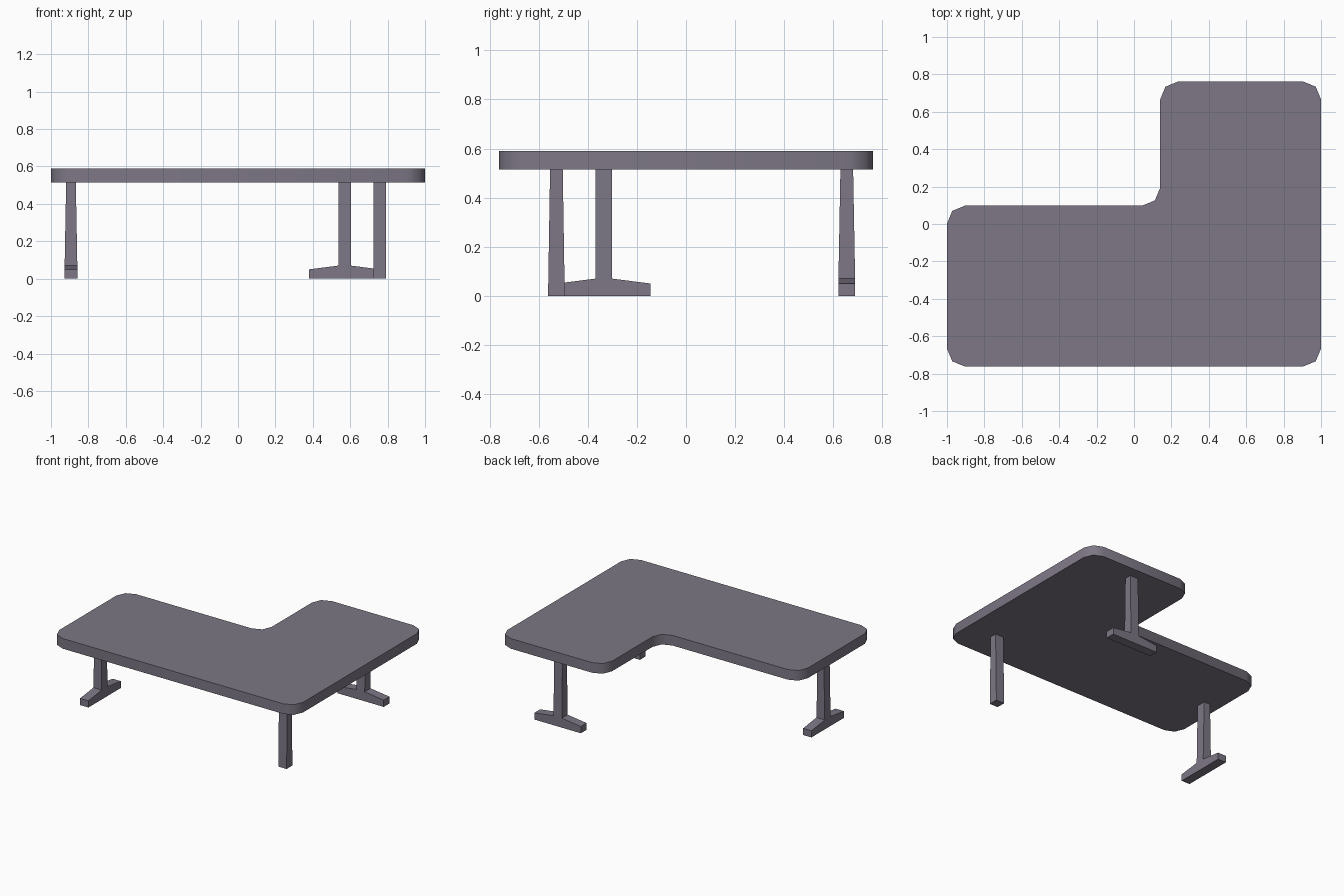
import bpy, bmesh, math
from mathutils import Vector, Matrix

cube = bpy.data.objects.get("Cube")
if cube:
    bpy.data.objects.remove(cube, do_unlink=True)

COLOUR = (0.205, 0.185, 0.235, 1)
mat = bpy.data.materials.new("muted purple grey")
mat.use_nodes = True
mat.diffuse_color = COLOUR
mat.node_tree.nodes["Principled BSDF"].inputs["Base Color"].default_value = COLOUR

UNDERSIDE, TOP = 0.515, 0.59


def prism(name, points, direction, taper=1.0):
    """Extrude a flat outline, optionally narrowing its far end along x."""
    bm = bmesh.new()
    face = bm.faces.new([bm.verts.new(p) for p in points])
    far = bmesh.ops.extrude_face_region(bm, geom=[face], use_keep_orig=True)
    for v in far["geom"]:
        if isinstance(v, bmesh.types.BMVert):
            v.co += Vector(direction)
            v.co.x *= taper
    bmesh.ops.recalc_face_normals(bm, faces=bm.faces)
    mesh = bpy.data.meshes.new(name)
    bm.to_mesh(mesh)
    bm.free()
    mesh.materials.append(mat)
    obj = bpy.data.objects.new(name, mesh)
    bpy.context.collection.objects.link(obj)
    return obj


def rounded(corners, r):
    """Cut each right-angled corner with a two-segment arc."""
    out = []
    for i, c in enumerate(corners):
        c = Vector(c)
        a = (Vector(corners[i - 1]) - c).normalized() * r
        b = (Vector(corners[(i + 1) % len(corners)]) - c).normalized() * r
        k = 1 - math.sqrt(0.5)
        out += [c + a, c + (a + b) * k, c + b]
    return [(p.x, p.y, UNDERSIDE) for p in out]


# L-shaped tabletop with softened corners
outline = [(-1, -0.762), (1, -0.762), (1, 0.762),
           (0.14, 0.762), (0.14, 0.098), (-1, 0.098)]
parts = [prism("tabletop", rounded(outline, 0.096), (0, 0, TOP - UNDERSIDE))]


# Posts narrow towards the top; the foot runs along local y
def leg(name, x, y, turn, has_foot):
    w, d, joint = 0.034, 0.034, 0.07
    base = joint if has_foot else 0
    square = [(-w, -d, base), (w, -d, base), (w, d, base), (-w, d, base)]
    made = [prism(name + "_post", square, (0, 0, UNDERSIDE - base), 0.76)]
    if has_foot:
        half = [(0.19, 0), (0.19, 0.05), (d, joint)]
        profile = half + [(-u, z) for u, z in reversed(half)]
        made.append(prism(name + "_foot", [(-w, u, z) for u, z in profile], (2 * w, 0, 0)))
    place = Matrix.Translation((x, y, 0)) @ Matrix.Rotation(math.radians(turn), 4, "Z")
    for obj in made:
        obj.data.transform(place)
    parts.extend(made)


leg("right_leg", -0.893, -0.335, 0, True)
leg("back_leg", 0.57, 0.655, 90, True)
leg("front_corner_leg", 0.758, -0.528, 90, False)

# Smooth the rounded edges, keep the hard ones sharp
bpy.ops.object.select_all(action="DESELECT")
for obj in parts:
    obj.select_set(True)
bpy.context.view_layer.objects.active = parts[0]
bpy.ops.object.shade_smooth_by_angle(angle=math.radians(50))
